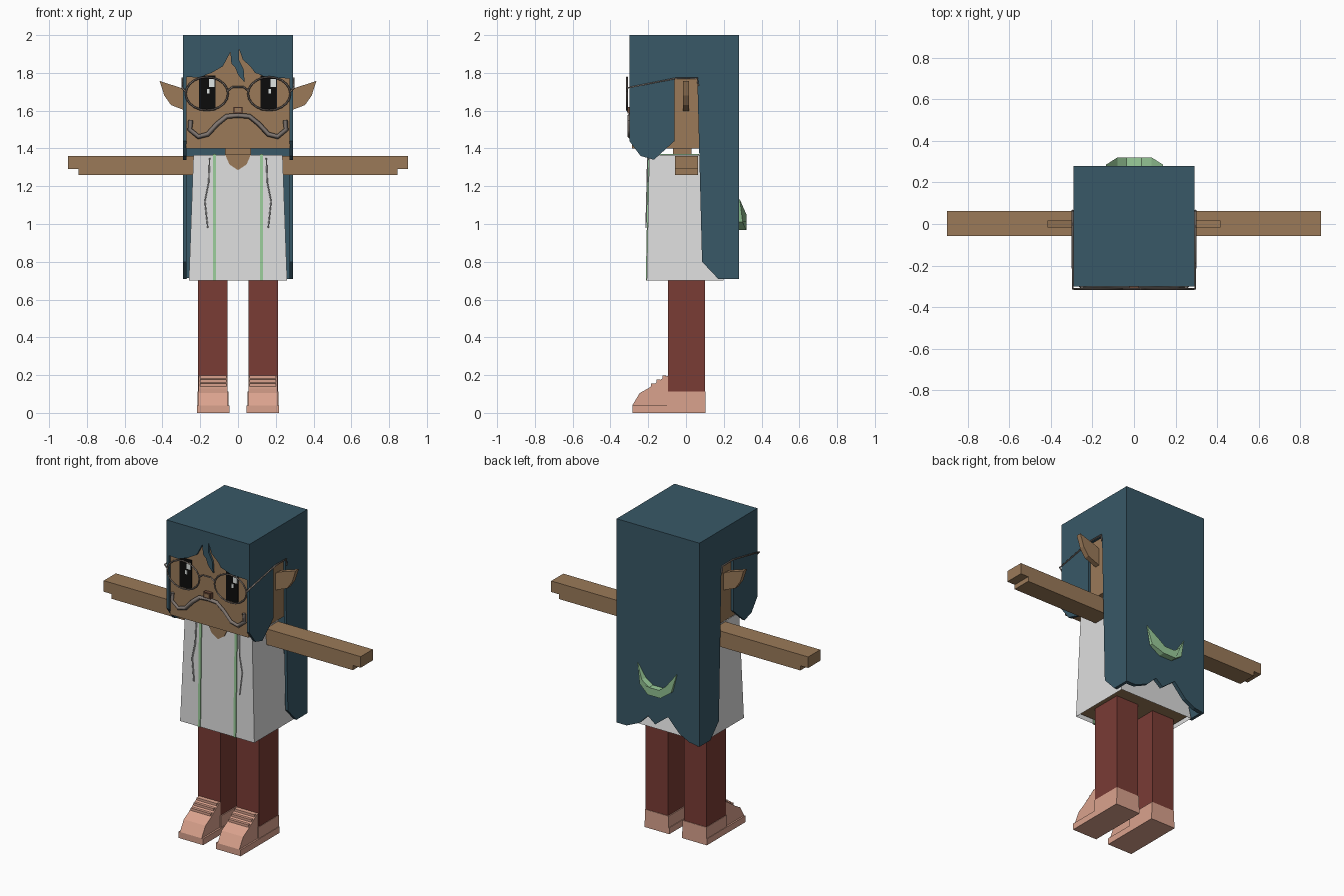
import bpy, bmesh, math

cube = bpy.data.objects.get("Cube")
if cube:
    bpy.data.objects.remove(cube, do_unlink=True)


def material(name, *srgb):
    """Flat colour, given in 0-255 display values."""
    col = [((c / 255 + 0.055) / 1.055) ** 2.4 for c in srgb] + [1]
    m = bpy.data.materials.new(name)
    m.use_nodes = True
    m.diffuse_color = col
    m.node_tree.nodes["Principled BSDF"].inputs["Base Color"].default_value = col
    return m


HAIR = material("teal hair", 56, 88, 103)
SKIN = material("brown skin", 155, 122, 89)
SHIRT = material("white cloth", 222, 222, 222)
TRIM = material("mint green", 155, 205, 155)
PANTS = material("maroon cloth", 122, 60, 53)
SHOE = material("pink leather", 218, 162, 141)
BLACK = material("black", 12, 12, 12)
SHINE = material("eye shine", 225, 230, 228)
METAL = material("grey wire", 128, 118, 112)
DARK = material("dark brown", 105, 72, 56)


def finish(name, bm, mat):
    bmesh.ops.recalc_face_normals(bm, faces=bm.faces)
    me = bpy.data.meshes.new(name)
    bm.to_mesh(me)
    bm.free()
    me.materials.append(mat)
    ob = bpy.data.objects.new(name, me)
    bpy.context.collection.objects.link(ob)
    return ob


def loft(name, mat, low, high, z0, z1, open_bottom=False):
    """Tapered box between two (x0, x1, y0, y1) rectangles."""
    bm = bmesh.new()
    rings = []
    for (x0, x1, y0, y1), z in ((low, z0), (high, z1)):
        rings.append([bm.verts.new((x, y, z)) for x, y in
                      ((x0, y0), (x1, y0), (x1, y1), (x0, y1))])
    a, b = rings
    for i in range(4):
        j = (i + 1) % 4
        bm.faces.new((a[i], a[j], b[j], b[i]))
    bm.faces.new(b)
    if not open_bottom:
        bm.faces.new(a[::-1])
    return finish(name, bm, mat)


def box(name, mat, x0, x1, y0, y1, z0, z1):
    r = (x0, x1, y0, y1)
    return loft(name, mat, r, r, z0, z1)


def prism(name, mat, pts, axis, lo, hi):
    """Outline extruded along x (points are y, z) or along y (points are x, z)."""
    bm = bmesh.new()
    place = (lambda p, d: (d, p[0], p[1])) if axis == "x" else (lambda p, d: (p[0], d, p[1]))
    a = [bm.verts.new(place(p, lo)) for p in pts]
    b = [bm.verts.new(place(p, hi)) for p in pts]
    bm.faces.new(a)
    bm.faces.new(b[::-1])
    for i in range(len(pts)):
        j = (i + 1) % len(pts)
        bm.faces.new((a[i], b[i], b[j], a[j]))
    return finish(name, bm, mat)


def tube(name, mat, pts, radius, closed=False):
    cu = bpy.data.curves.new(name, "CURVE")
    cu.dimensions = "3D"
    cu.bevel_depth = radius
    cu.bevel_resolution = 0
    cu.use_fill_caps = True
    sp = cu.splines.new("POLY")
    sp.points.add(len(pts) - 1)
    for p, co in zip(sp.points, pts):
        p.co = (*co, 1)
    sp.use_cyclic_u = closed
    cu.materials.append(mat)
    ob = bpy.data.objects.new(name, cu)
    bpy.context.collection.objects.link(ob)
    bpy.ops.object.select_all(action="DESELECT")
    ob.select_set(True)
    bpy.context.view_layer.objects.active = ob
    bpy.ops.object.convert(target="MESH")


# Head and neck
box("head", SKIN, -.275, .275, -.287, .265, 1.40, 1.965)
box("neck", SKIN, -.07, .07, -.07, .03, 1.34, 1.41)

# Hair: top slab, fringe, back sheet with ragged hem, side sheets
box("hair_top", HAIR, -.29, .29, -.30, .28, 1.96, 2)
prism("hair_fringe", HAIR, [
    (-.29, 2), (-.29, 1.78), (-.21, 1.775), (-.14, 1.80), (-.08, 1.835), (-.04, 1.91),
    (-.035, 1.85), (-.015, 1.83), (0, 1.79), (.035, 1.75), (.03, 1.82), (.005, 1.87),
    (.005, 1.93), (.025, 1.87), (.065, 1.835), (.09, 1.80), (.16, 1.775), (.29, 1.77),
    (.29, 2)], "y", -.30, -.286)
prism("hair_back", HAIR, [
    (.29, 2), (.29, .71), (.22, .71), (.13, .75), (.07, .81), (.02, .77), (-.07, .84),
    (-.15, .755), (-.22, .72), (-.29, .71), (-.29, 2)], "y", .255, .28)
side = [(-.30, 2), (-.30, 1.44), (-.24, 1.36), (-.17, 1.34), (-.06, 1.44), (-.06, 1.77),
        (.06, 1.77), (.085, .80), (.17, .71), (.28, .71), (.28, 2)]
for s, tag in ((1, "left"), (-1, "right")):
    prism("hair_side_" + tag, HAIR, side, "x", s * .272, s * .29)

# Crescent hair clip, with tips that lie against the hair
clip = prism("hair_clip", TRIM, [
    (.14, 1.13), (.115, 1.01), (.045, .967), (-.045, .967), (-.105, 1.01), (-.135, 1.13),
    (-.08, 1.05), (-.035, 1.015), (.035, 1.015), (.085, 1.05)], "y", .275, .32)
for v in clip.data.vertices:
    if v.co.y > .3 and abs(v.co.x) > .1:
        v.co.y = .285 if v.co.z > 1.1 else .30

# Face: eyes with shine, nose, moustache
for s, tag in ((1, "left"), (-1, "right")):
    c = s * .163
    box("eye_" + tag, BLACK, c - .043, c + .043, -.293, -.286, 1.60, 1.785)
    box("eye_shine_" + tag, SHINE, c + .01, c + .038, -.296, -.292, 1.725, 1.768)
    box("eye_glint_" + tag, SHINE, c - .002, c + .013, -.296, -.292, 1.69, 1.715)
box("nose", DARK, -.025, .025, -.31, -.286, 1.585, 1.62)
box("nose_tip", SKIN, -.017, .017, -.313, -.309, 1.592, 1.613)
half = [(.25, 1.55), (.255, 1.50), (.21, 1.462), (.16, 1.475), (.11, 1.53), (.06, 1.57)]
path = half + [(0, 1.575)] + [(-x, z) for x, z in half[::-1]]
tube("moustache", METAL, [(x, -.298, z) for x, z in path], .013)

# Glasses
for s, tag in ((1, "left"), (-1, "right")):
    ring = [(s * .165 + .112 * math.cos(a), -.312, 1.69 + .088 * math.sin(a))
            for a in (math.tau * i / 20 for i in range(20))]
    tube("glasses_rim_" + tag, METAL, ring, .005, True)
    tube("glasses_arm_" + tag, METAL, [
        (s * .277, -.312, 1.70), (s * .295, -.312, 1.72), (s * .296, -.05, 1.772),
        (s * .296, .06, 1.772), (s * .296, .065, 1.73)], .005)
tube("glasses_bridge", METAL, [(-.055, -.312, 1.705), (-.03, -.312, 1.725),
                               (.03, -.312, 1.725), (.055, -.312, 1.705)], .005)

# Shirt, open below, with the body inside
loft("shirt", SHIRT, (-.26, .26, -.208, .20), (-.236, .236, -.195, .07), .70, 1.365, True)
box("body_base", SKIN, -.25, .25, -.195, .185, .72, .73)
prism("neckline", SKIN, [(-.068, 1.367), (-.045, 1.315), (0, 1.285), (.045, 1.315),
                         (.068, 1.367)], "y", -.202, -.193)

for s, tag in ((1, "left"), (-1, "right")):
    # Shirt trim and cords
    xs = sorted((s * .116, s * .133))
    loft("shirt_trim_" + tag, TRIM, (*xs, -.213, -.20), (*xs, -.20, -.19), .70, 1.37)
    box("shoulder_trim_" + tag, TRIM, *xs, -.20, .07, 1.364, 1.371)
    tube("cord_" + tag, SHIRT, [(s * .15, -.203, 1.35), (s * .155, -.206, 1.22),
                               (s * .175, -.208, 1.12), (s * .16, -.212, .98)], .004)
    # Ears
    prism("ear_" + tag, SKIN, [
        (s * x, z) for x, z in ((.265, 1.70), (.30, 1.72), (.415, 1.757), (.39, 1.68),
                                (.355, 1.63), (.265, 1.595))], "y", -.016, .016)
    # Arms with stepped fingertips
    prism("arm_" + tag, SKIN, [
        (s * x, z) for x, z in ((.22, 1.26), (.845, 1.26), (.845, 1.29), (.90, 1.29),
                                (.90, 1.36), (.22, 1.36))], "y", -.058, .063)
    # Legs
    inner, outer = s * .055, s * .212
    box("leg_" + tag, PANTS, *sorted((inner, outer)), -.095, .10, .11, .725)
    # Shoes
    box("shoe_heel_" + tag, SHOE, *sorted((s * .049, s * .215)), -.10, .103, 0, .113)
    prism("shoe_sole_" + tag, SHOE, [(-.284, 0), (.103, 0), (.103, .04), (-.284, .04)],
          "x", s * .045, s * .218)
    prism("shoe_upper_" + tag, SHOE, [
        (-.284, .04), (-.245, .105), (-.20, .13), (-.115, .19), (-.095, .197),
        (-.095, .04)], "x", s * .056, s * .208)
    for i in range(3):
        y, z = -.185 + .03 * i, .138 + .021 * i
        box(f"lace_{i}_{tag}", SHOE, *sorted((s * .062, s * .202)), y, y + .018, z, z + .018)
